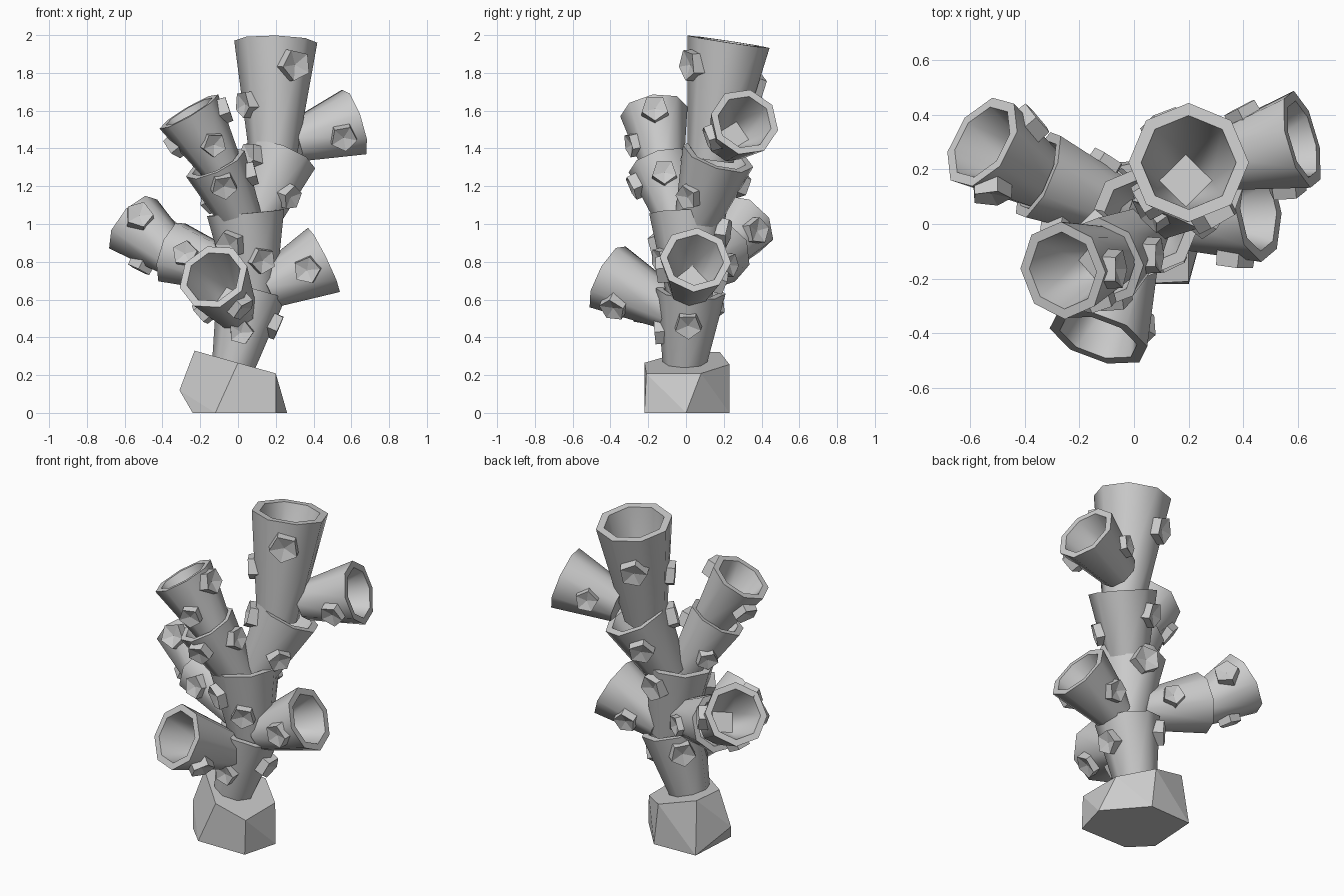
import bpy, bmesh, math
from mathutils import Vector

if "Cube" in bpy.data.objects:
    bpy.data.objects.remove(bpy.data.objects["Cube"])

UP = Vector((0, 0, 1))


def finish(name, bm, smooth=None):
    bmesh.ops.recalc_face_normals(bm, faces=bm.faces)
    mesh = bpy.data.meshes.new(name)
    bm.to_mesh(mesh)
    bm.free()
    ob = bpy.data.objects.new(name, mesh)
    bpy.context.collection.objects.link(ob)
    if smooth:
        bpy.ops.object.select_all(action='DESELECT')
        ob.select_set(True)
        bpy.context.view_layer.objects.active = ob
        bpy.ops.object.shade_smooth_by_angle(angle=math.radians(smooth))


def around(angle):
    return Vector((math.cos(angle), math.sin(angle), 0))


def ring(bm, n, center, quat, r):
    return [bm.verts.new(center + quat @ around(math.tau * i / n) * r) for i in range(n)]


def bridge(bm, a, b):
    n = len(a)
    for i in range(n):
        bm.faces.new((a[i], a[(i + 1) % n], b[(i + 1) % n], b[i]))


def tube(name, base, rim, r0, r1):
    """Eight-sided flaring tube with a hollow that ends in a four-sided floor."""
    q = UP.rotation_difference(rim - base)
    bm = bmesh.new()
    bottom = ring(bm, 8, base, q, r0)
    outer = ring(bm, 8, rim, q, r1)
    inner = ring(bm, 8, rim, q, r1 * 0.79)
    floor = ring(bm, 4, base.lerp(rim, 0.3), q, r1 * 0.44)
    bm.faces.new(bottom)
    bridge(bm, bottom, outer)
    bridge(bm, outer, inner)
    for i in range(4):
        a, b, c = inner[2 * i], inner[2 * i + 1], inner[(2 * i + 2) % 8]
        f, g = floor[i], floor[(i + 1) % 4]
        for tri in ((f, a, b), (f, b, g), (g, b, c)):
            bm.faces.new(tri)
    bm.faces.new(floor)
    finish(name, bm, 50)


def bump(name, base, rim, r0, r1, t, degrees):
    """Five-sided knob with a dimpled end, seated on the tube wall."""
    axis = rim - base
    radial = UP.rotation_difference(axis) @ around(math.radians(degrees))
    normal = (radial - axis.normalized() * ((r1 - r0) / axis.length)).normalized()
    r = r0 + (r1 - r0) * t
    s = 0.36 * r + 0.014
    pos = base + axis * t + radial * r * 0.95
    q = UP.rotation_difference(normal)
    bm = bmesh.new()
    low = ring(bm, 5, pos - normal * 0.03, q, s * 1.05)
    top = ring(bm, 5, pos + normal * s * 0.52, q, s)
    pit = bm.verts.new(pos + normal * s * 0.25)
    bm.faces.new(low)
    bridge(bm, low, top)
    for i in range(5):
        bm.faces.new((top[i], top[(i + 1) % 5], pit))
    finish(name, bm)


# Rock foot: flat underside, top sloping down to the right, one jutting corner
bm = bmesh.new()
for x, y in ((.26, 0), (.06, .23), (-.22, .22), (-.24, -.1), (-.12, -.22), (.2, -.22)):
    bm.verts.new((x, y, 0))
for x, y in ((-.23, 0), (0, -.22), (.2, -.21), (.2, .08), (.03, .23), (-.2, .18)):
    bm.verts.new((x, y, 0.265 - 0.28 * x))
bm.verts.new((-0.31, 0, 0.12))
bmesh.ops.convex_hull(bm, input=bm.verts)
bmesh.ops.dissolve_limit(bm, angle_limit=math.radians(5), verts=bm.verts, edges=bm.edges)
finish("rock_foot", bm)

# Tubes: name, base centre, rim centre, rim radius, bump angles from low to high
TUBES = [
    ("trunk_lower", (-.03, -.01, .23), (.07, .025, .645), .185, (-90, 0, 135)),
    ("trunk_upper", (.08, .02, .6), (.04, .01, 1.06), .205, (-66, -122, 80)),
    ("left_branch", (.03, -.04, 1), (-.12, -.14, 1.32), .17, (145, 0, -90)),
    ("left_branch_tip", (-.08, -.12, 1.29), (-.26, -.17, 1.595), .18, (-78, 165, 0)),
    ("right_branch", (.09, .05, 1), (.225, .17, 1.36), .195, (-35, 112, 217)),
    ("crown", (.185, .13, 1.34), (.2, .225, 1.965), .22, (210, 117, -60)),
    ("right_branch_tip", (.3, .23, 1.435), (.615, .31, 1.54), .185, (110, -59)),
    ("right_side_tube", (.15, .02, .66), (.455, .05, .81), .19, (80, -84)),
    ("front_side_tube", (-.01, -.07, .54), (-.13, -.415, .72), .19, (201, -60)),
    ("left_side_tube", (0, .03, .73), (-.35, .18, .85), .175, (67, 260)),
    ("left_side_tip", (-.32, .15, .81), (-.555, .3, 1), .185, (165, 45, 275)),
]
for name, base, rim, r1, angles in TUBES:
    base, rim, r0 = Vector(base), Vector(rim), 0.05 + 0.33 * r1
    tube(name, base, rim, r0, r1)
    for t, (i, a) in zip((0.45, 0.66, 0.77), enumerate(angles)):
        bump(f"{name}_bump_{i + 1}", base, rim, r0, r1, t, a)
